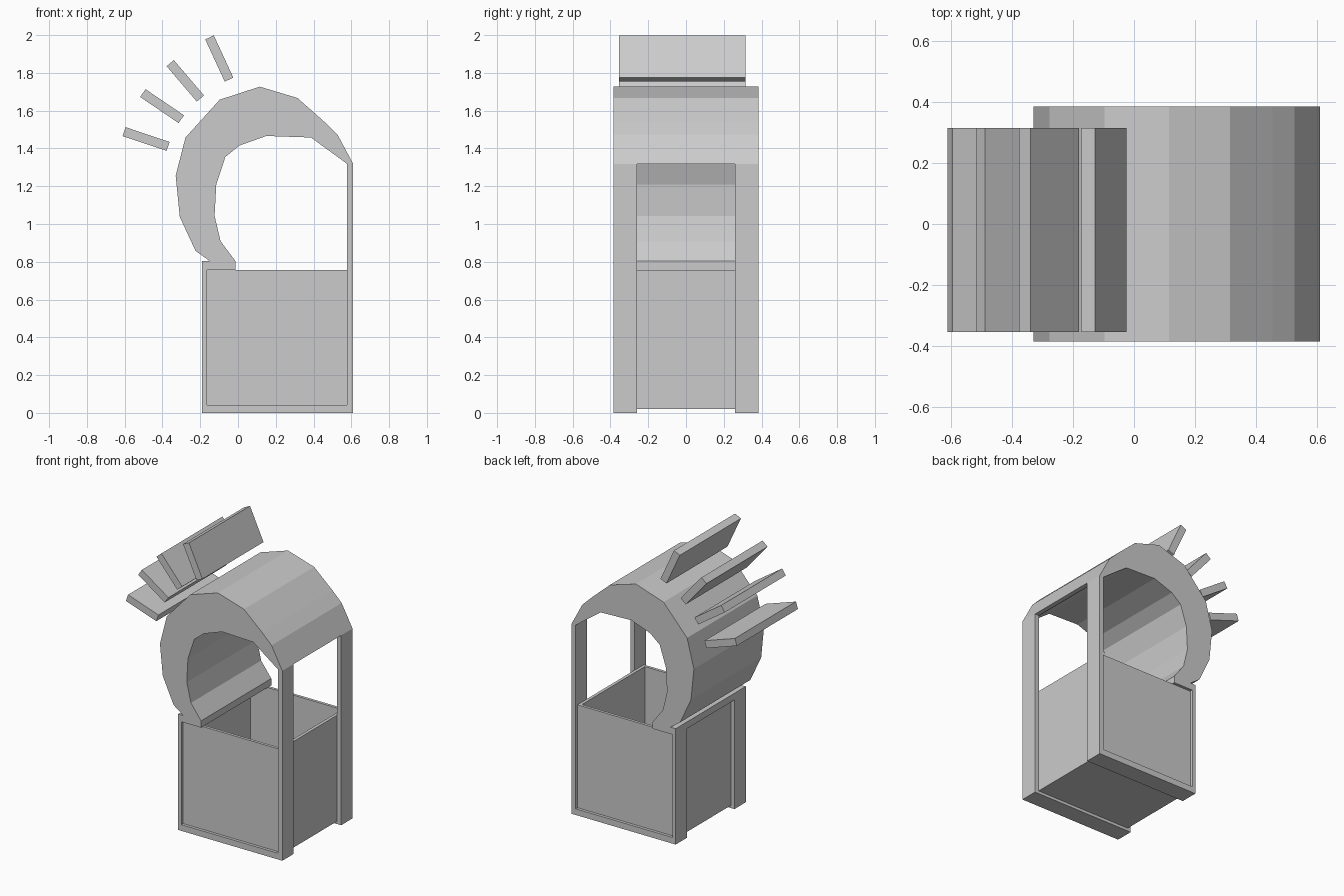
import bpy, bmesh
from math import radians, cos, sin

if "Cube" in bpy.data.objects:
    bpy.data.objects.remove(bpy.data.objects["Cube"])


def prism(name, profile, y0, y1):
    """Extrude an (x, z) outline from y0 to y1."""
    bm = bmesh.new()
    face = bm.faces.new([bm.verts.new((x, y0, z)) for x, z in profile])
    ext = bmesh.ops.extrude_face_region(bm, geom=[face])
    verts = [g for g in ext["geom"] if isinstance(g, bmesh.types.BMVert)]
    bmesh.ops.translate(bm, verts=verts, vec=(0, y1 - y0, 0))
    bmesh.ops.recalc_face_normals(bm, faces=bm.faces)
    mesh = bpy.data.meshes.new(name)
    bm.to_mesh(mesh)
    bm.free()
    obj = bpy.data.objects.new(name, mesh)
    bpy.context.collection.objects.link(obj)
    return obj


def box(name, x0, x1, y0, y1, z0, z1):
    return prism(name, [(x0, z0), (x1, z0), (x1, z1), (x0, z1)], y0, y1)


W = 0.385      # half depth of the body
POST = 0.26    # inner edge of the posts
T = 0.02       # panel thickness
RIM = 0.757    # top of the box panels

# Curved hood: crescent running from the low left lip to the right posts
hood = [(-0.19, RIM), (-0.19, 0.804), (-0.15, 0.804), (-0.225, 0.858),
        (-0.308, 1.037), (-0.33, 1.256), (-0.278, 1.458), (-0.097, 1.658),
        (0.115, 1.727), (0.315, 1.667), (0.455, 1.543), (0.527, 1.473),
        (0.61, 1.318), (0.578, 1.318), (0.386, 1.458), (0.15, 1.466),
        (0.007, 1.415), (-0.067, 1.355), (-0.115, 1.21), (-0.124, 1.043),
        (-0.092, 0.908), (-0.014, 0.804), (-0.014, RIM)]
prism("hood", hood, -W, W)

# Side frames: short left post, skid and tall right post in one outline
frame = [(-0.19, 0), (0.61, 0), (0.61, 1.318), (0.578, 1.318),
         (0.578, 0.043), (-0.165, 0.043), (-0.165, RIM), (-0.19, RIM)]
for label, s in (("front", -1), ("back", 1)):
    a, b = sorted((s * POST, s * W))
    prism(label + "_frame", frame, a, b)
    # Recessed panel inside each frame
    a, b = sorted((s * (W - T), s * (W - 2 * T)))
    box(label + "_panel", -0.165, 0.578, a, b, 0.043, RIM)

# End panels and floor
PY = W - 2 * T
box("right_panel", 0.558, 0.58, -PY, PY, 0.02, RIM)
box("left_panel", -0.165, -0.145, -PY, PY, 0.02, RIM)
box("floor", -0.145, 0.558, -PY, PY, 0.02, 0.042)

# Fan of loose slats: centre x, centre z, angle
slats = [(-0.487, 1.45, 161.5), (-0.402, 1.624, 145.8),
         (-0.279, 1.758, 130.5), (-0.099, 1.876, 114.8)]
for i, (cx, cz, ang) in enumerate(slats):
    c, s = cos(radians(ang)), sin(radians(ang))
    corners = [(-0.123, -0.025), (0.123, -0.025), (0.123, 0.025), (-0.123, 0.025)]
    outline = [(cx + u * c - v * s, cz + u * s + v * c) for u, v in corners]
    prism(f"slat_{i + 1}", outline, -0.355, 0.315)
